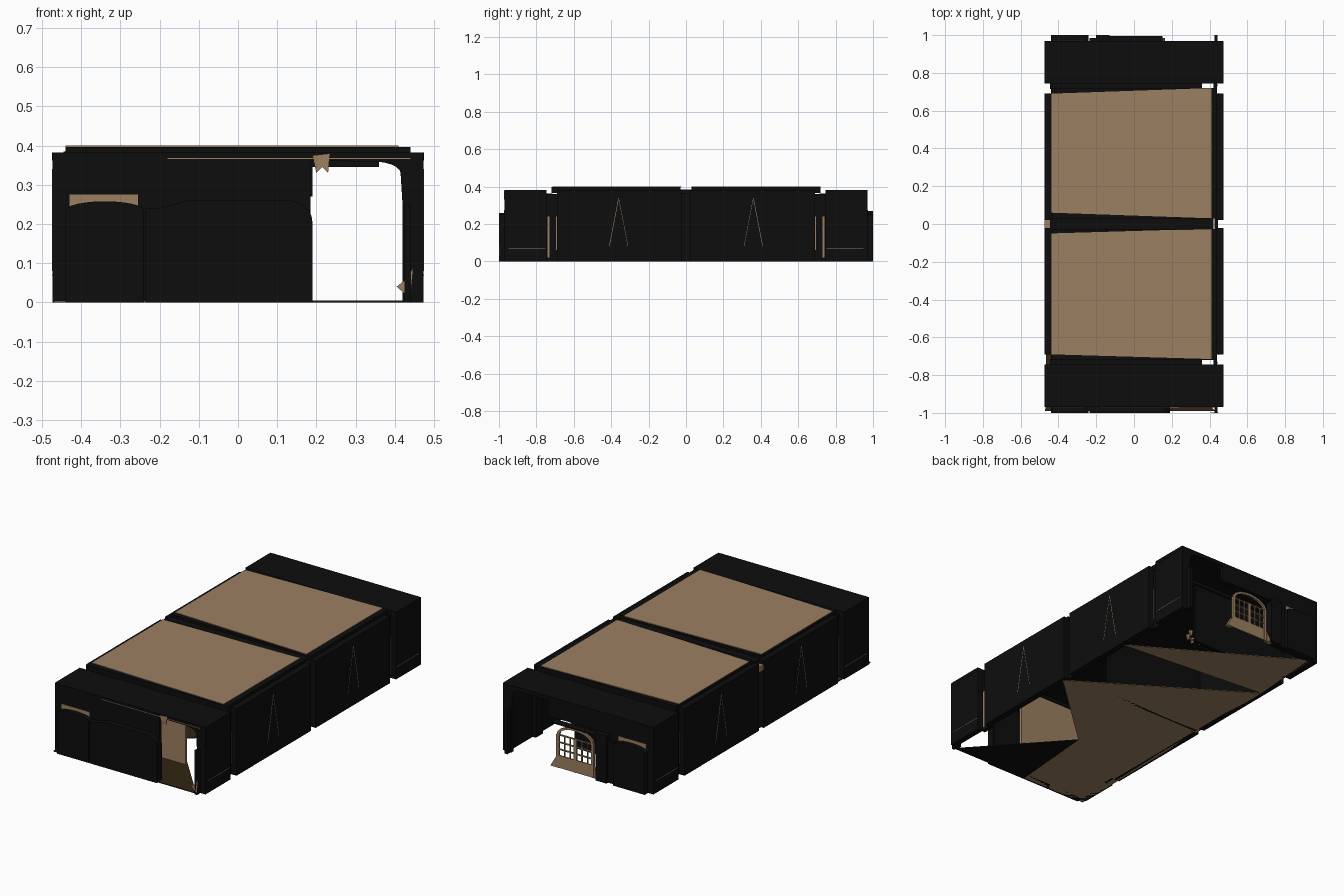
import bpy, bmesh, math
from mathutils import Vector

if "Cube" in bpy.data.objects:
    bpy.data.objects.remove(bpy.data.objects["Cube"])


def material(name, rgb):
    m = bpy.data.materials.new(name)
    m.diffuse_color = (*rgb, 1)
    m.use_nodes = True
    m.node_tree.nodes["Principled BSDF"].inputs["Base Color"].default_value = m.diffuse_color
    return m


BLACK = material("black shell", (0.004, 0.004, 0.004))
TAN = material("tan plaster", (0.33, 0.215, 0.12))
BROWN = material("dark brown floor", (0.032, 0.018, 0.006))


def finish(name, bm, mat):
    bmesh.ops.recalc_face_normals(bm, faces=bm.faces)
    me = bpy.data.meshes.new(name)
    bm.to_mesh(me)
    bm.free()
    me.materials.append(mat)
    ob = bpy.data.objects.new(name, me)
    bpy.context.collection.objects.link(ob)
    return ob


def prism(name, pts, axis, a, b, mat):
    """Extrude a 2D outline along an axis from a to b."""
    def place(p, t):
        return {'x': (t, p[0], p[1]), 'y': (p[0], t, p[1]), 'z': (p[0], p[1], t)}[axis]
    bm = bmesh.new()
    face = bm.faces.new([bm.verts.new(place(p, a)) for p in pts])
    ext = bmesh.ops.extrude_face_region(bm, geom=[face])
    verts = [v for v in ext['geom'] if isinstance(v, bmesh.types.BMVert)]
    bmesh.ops.translate(bm, verts=verts, vec=Vector(place((0, 0), b - a)))
    return finish(name, bm, mat)


def box(name, x0, x1, y0, y1, z0, z1, mat):
    return prism(name, [(x0, y0), (x1, y0), (x1, y1), (x0, y1)], 'z', z0, z1, mat)


def line(name, p, q, x, mat, w=0.003):
    """Thin plate between two (y, z) points on a side wall."""
    d = (Vector(q) - Vector(p)).normalized() * w / 2
    n = Vector((-d.y, d.x))
    p, q = Vector(p), Vector(q)
    prism(name, [tuple(p - n), tuple(q - n), tuple(q + n), tuple(p + n)], 'x', x - 0.001, x + 0.001, mat)


def arch(x0, x1, spring, top, n=12):
    """Arched panel outline standing on the floor."""
    c, r = (x0 + x1) / 2, (x1 - x0) / 2
    return [(x0, 0), (x1, 0)] + [(c + r * math.cos(math.pi * i / n),
            spring + (top - spring) * math.sin(math.pi * i / n)) for i in range(n + 1)]


# Floor: tan underside, dark brown walking surface, open gaps between
floors = [[(.46, -.05), (-.45, .53), (-.47, -.99), (-.06, -.99), (-.02, -.49)],
          [(.46, .45), (-.42, .97), (-.45, .53)]]
for pts in floors:
    prism("floor_underside", pts, 'z', 0, 0.002, TAN)
    prism("floor_top", pts, 'z', 0.002, 0.005, BROWN)
entry = [(.43, -.99), (-.02, -.49), (-.06, -.99)]
prism("entry_floor_underside", entry, 'z', 0, 0.002, BLACK)
prism("entry_floor_top", entry, 'z', 0.002, 0.005, BROWN)

# Two main rooms
for s in (-1, 1):
    y0, y1 = sorted((s * 0.03, s * 0.72))
    box("room_ceiling", -.44, .44, y0, y1, .365, .397, BLACK)
    for x in (-1, 1):
        xa, xb = sorted((x * .438, x * .474))
        sy0, sy1 = sorted((s * 0.022, s * 0.69))
        box("room_side_wall", xa, xb, sy0, sy1, 0, .38, BLACK)
        # Seams of tan showing around the wall panels
        line("panel_seam", (s * .41, .08), (s * .36, .34), x * .474, TAN)
        line("panel_seam", (s * .31, .08), (s * .36, .34), x * .474, TAN, .002)
        line("corner_seam", (s * .692, .06), (s * .692, .24), x * .4455, TAN, .005)
# Tan ceiling panels
prism("back_ceiling_panel", [(-.44, .06), (.41, .03), (.41, .72), (-.44, .69)], 'z', .397, .4, TAN)
prism("front_ceiling_panel", [(-.44, -.05), (.41, -.025), (.41, -.715), (-.44, -.69)], 'z', .397, .4, TAN)

# Link strips between rooms, recessed behind the side walls
box("middle_beam", -.445, .42, -.03, .03, .365, .385, BLACK)
box("middle_divider", -.44, .185, -.012, .012, 0, .37, BLACK)
box("middle_left_cap", -.474, -.445, -.022, .022, .33, .36, TAN)
for x in (-1, 1):
    xa, xb = sorted((x * .425, x * .445))
    box("middle_recess", xa, xb, -.03, .03, 0, .365, BLACK)
for s in (-1, 1):
    y0, y1 = sorted((s * .715, s * .75))
    box("gap_beam", -.445, .36, y0, y1, .345, .362, BLACK)
    box("end_divider", -.44, .185, s * .73 - .008, s * .73 + .008, 0, .35, TAN if s < 0 else BLACK)
    for x in (-1, 1):
        xa, xb = sorted((x * .42, x * .44))
        ya, yb = sorted((s * .685, s * .75))
        box("gap_recess", xa, xb, ya, yb, 0, .36, BLACK)
        line("gap_seam", (s * .735, .02), (s * .735, .24), x * .44, TAN, .012)

# End rooms
for s in (-1, 1):
    y0, y1 = sorted((s * .745, s * .955))
    box("end_roof", -.475, .475, y0, y1, .362, .382, BLACK)
    for x in (-1, 1):
        xa, xb = sorted((x * .44, x * .474))
        box("end_side_wall", xa, xb, y0, y1, 0, .37, BLACK)
        line("skirting_seam", (s * .75, .07), (s * .95, .07), x * .474, TAN)
    # Thin end wall: lintel with curved haunch and a slim right pier
    a, b = sorted((s * .95, s * .97))
    haunch = [(.43 - .09 + .075 * math.sin(t * math.pi / 12), .33 + .03 * math.cos(t * math.pi / 12))
              for t in range(7)]
    prism("end_pier", [(-.2, .382), (-.2, .362)] + haunch +
          [(.42, .25), (.42, 0), (.474, 0), (.474, .382)], 'y', a, b, BLACK)
    c, d = sorted((s * .955, s))
    box("pier_edge", .425, .442, c, d, 0, .25, BLACK)
    # Left side alcove with a tan band showing above its arch
    box("left_end_wall", -.474, -.2, a, b, 0, .382, BLACK)
    prism("left_alcove", arch(-.44, -.24, .235, .258), 'y', c, d, BLACK)
    box("alcove_band", -.43, -.255, s * .9705 - .002, s * .9705 + .002, .24, .275, TAN)
    box("alcove_notch", -.236, -.2, min(c, s * .985), max(d, s * .985) if s < 0 else .985, 0, .24, BLACK)

# Front centre wall: solid with a rounded alcove
box("front_centre_wall", -.2, .185, -.97, -.95, 0, .382, BLACK)
corner = [(.13 + .06 * math.cos(i * math.pi / 12), .205 + .055 * math.sin(i * math.pi / 12)) for i in range(7)]
prism("front_centre_alcove", [(-.2, 0), (.19, 0)] + corner + [(-.13, .26), (-.2, .24)], 'y', -1, -.955, BLACK)
line_pts = [(-.18, .366), (.44, .366), (.44, .369), (-.18, .369)]
prism("front_cornice_line", line_pts, 'y', -.972, -.97, TAN)
# Torn tan corner pieces beside the opening
prism("curtain_scrap", [(.19, .375), (.235, .38), (.23, .33), (.215, .345), (.2, .33)], 'y', -.974, -.971, TAN)
prism("pier_scrap", [(.405, .04), (.43, .06), (.448, .09), (.44, .01)], 'y', -1, -.997, TAN)

# Back centre: open wall with glazed double door and fanlight
box("back_lintel", -.2, .19, .95, .97, .27, .382, BLACK)
box("back_inner_pier", -.2, -.13, .955, 1, 0, .27, BLACK)
box("back_alcove_cap", -.2, .15, .955, .995, .25, .256, BLACK)
for x in (-.1, .01, .12):
    box("door_stile", x - .008, x + .008, .972, .984, 0, .19, TAN)
for x in (-.065, -.03, .045, .08):
    box("door_glazing_bar", x - .002, x + .002, .974, .982, .07, .19, TAN)
for z in (.105, .145, .187):
    box("door_rail", -.1, .12, .974, .982, z - .003, z + .003, TAN)
box("door_lower_panel", -.1, .12, .974, .982, 0, .07, TAN)
outer = [(.01 + .115 * math.cos(i * math.pi / 10), .19 + .058 * math.sin(i * math.pi / 10)) for i in range(11)]
inner = [(.01 + .1 * math.cos(i * math.pi / 10), .19 + .046 * math.sin(i * math.pi / 10)) for i in range(11)]
prism("fanlight_frame", outer + inner[::-1], 'y', .972, .984, TAN)
for x in (-1, 1):
    prism("door_reveal", [(.01 + x * .12, 0), (.01 + x * .155, 0), (.01 + x * .12, .06)], 'y', .96, .984, TAN)

# Chandeliers hanging in both main rooms
for y in (-.37, .37):
    box("chandelier_rod", -.153, -.147, y - .003, y + .003, .29, .37, BLACK)
    for i in range(8):
        t = i * math.pi / 4
        cx, cy = -.15 + .06 * math.cos(t), y + .06 * math.sin(t)
        bm = bmesh.new()
        bmesh.ops.create_cone(bm, cap_ends=True, segments=8, radius1=.008, radius2=.014, depth=.03)
        bmesh.ops.translate(bm, verts=bm.verts, vec=(cx, cy, .31))
        finish("chandelier_shade", bm, TAN)
        n = Vector((-math.sin(t), math.cos(t))) * .002
        prism("chandelier_arm", [(-.15 + n.x, y + n.y), (-.15 - n.x, y - n.y),
              (cx - n.x, cy - n.y), (cx + n.x, cy + n.y)], 'z', .29, .295, BLACK)
